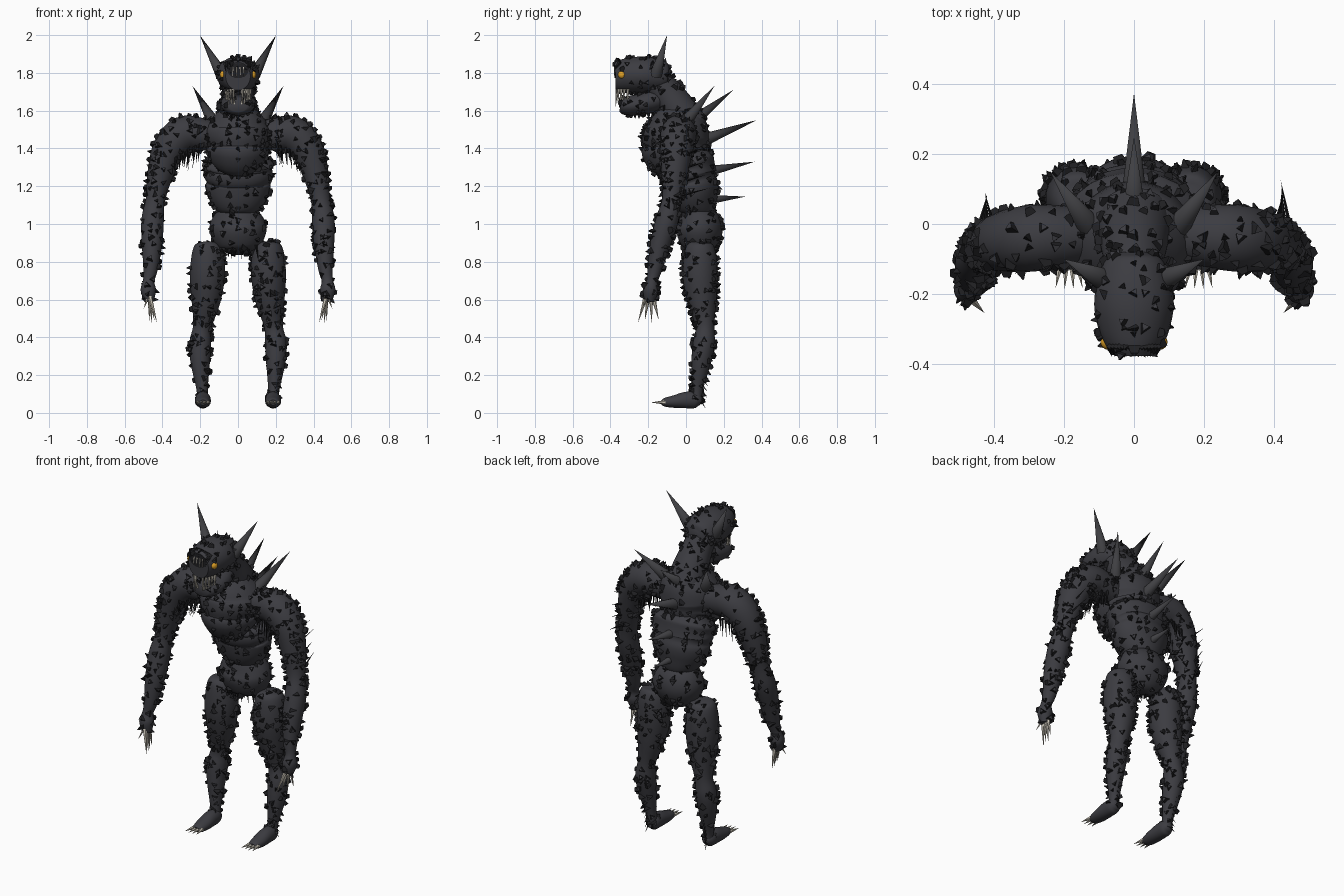
import bpy, bmesh, math, random
from mathutils import Vector, Matrix

random.seed(4)
if "Cube" in bpy.data.objects:
    bpy.data.objects.remove(bpy.data.objects["Cube"])


def material(name, r, g, b):
    m = bpy.data.materials.new(name)
    m.use_nodes = True
    m.diffuse_color = (r, g, b, 1)
    m.node_tree.nodes["Principled BSDF"].inputs["Base Color"].default_value = (r, g, b, 1)
    return m


HIDE = material("charcoal hide", .045, .045, .053)
SCALE = material("black scale", .014, .014, .016)
HORN = material("dark horn", .05, .05, .055)
BONE = material("bone", .6, .56, .48)
AMBER = material("amber eye", .75, .36, .02)


def finish(bm, name, mats, smooth=True):
    bmesh.ops.recalc_face_normals(bm, faces=bm.faces)
    mesh = bpy.data.meshes.new(name)
    bm.to_mesh(mesh)
    bm.free()
    for m in mats:
        mesh.materials.append(m)
    obj = bpy.data.objects.new(name, mesh)
    bpy.context.collection.objects.link(obj)
    if smooth:
        bpy.ops.object.select_all(action='DESELECT')
        obj.select_set(True)
        bpy.context.view_layer.objects.active = obj
        bpy.ops.object.shade_smooth_by_angle(angle=math.radians(50))
    return obj


def refine(rings, steps):
    """Catmull-Rom interpolation of (x, y, z, ru, rv) rings."""
    pts = [Vector(r) for r in rings]
    pts = [pts[0]] + pts + [pts[-1]]
    out = []
    for a, b, c, d in zip(pts, pts[1:], pts[2:], pts[3:]):
        for k in range(steps):
            t = k / steps
            out.append(b + (c - a) * (t / 2) + (a * 2 - b * 5 + c * 4 - d) * (t * t / 2)
                       + (b * 3 - a - c * 3 + d) * (t ** 3 / 2))
    return out + [pts[-1]]


def loft(name, rings, ref, side=1, steps=4, seg=22):
    rings = refine(rings, steps)
    mid = [Vector((r[0] * side, r[1], r[2])) for r in rings]
    bm = bmesh.new()
    loops = []
    for i, r in enumerate(rings):
        t = (mid[min(i + 1, len(mid) - 1)] - mid[max(i - 1, 0)]).normalized()
        u = (ref - t * ref.dot(t)).normalized()
        v = t.cross(u)
        angles = [2 * math.pi * k / seg for k in range(seg)]
        loops.append([bm.verts.new(mid[i] + u * r[3] * math.cos(a) + v * r[4] * math.sin(a))
                      for a in angles])
    for p, q in zip(loops, loops[1:]):
        for k in range(seg):
            n = (k + 1) % seg
            bm.faces.new((p[k], p[n], q[n], q[k]))
    bm.faces.new(loops[0])
    bm.faces.new(loops[-1])
    return finish(bm, name, [HIDE])


def spike(bm, base, tip, r, seg=8):
    base, tip = Vector(base), Vector(tip)
    d = tip - base
    rot = d.to_track_quat('Z', 'Y').to_matrix().to_4x4()
    bmesh.ops.create_cone(bm, cap_ends=True, segments=seg, radius1=r, radius2=0,
                          depth=d.length, matrix=Matrix.Translation((base + tip) / 2) @ rot)


def scales(obj, density=380, size=.021):
    """Scatter three-sided scales with dark rims, some blunt and some pointed."""
    bm = bmesh.new()
    for p in obj.data.polygons:
        if len(p.vertices) > 4 or random.random() > p.area * density:
            continue
        tilt = Vector([random.uniform(-.45, .45) for _ in range(3)])
        n = (p.normal + tilt).normalized()
        s = size * random.uniform(.75, 1.15)
        taper, height = random.choice(((.65, 1.1), (.65, 1.1), (.1, 1.7)))
        mat = (Matrix.Translation(p.center + n * .005) @ n.to_track_quat('Z', 'Y').to_matrix().to_4x4()
               @ Matrix.Rotation(random.uniform(0, 6), 4, 'Z'))
        made = bmesh.ops.create_cone(bm, cap_ends=True, segments=3, radius1=s, radius2=s * taper,
                                     depth=s * height, matrix=mat)["verts"]
        for f in {f for v in made for f in v.link_faces}:
            f.normal_update()
            f.material_index = 0 if f.normal.dot(n) > .9 else 1
    finish(bm, obj.name + "_scales", [HIDE, SCALE], smooth=False)


X, Y = Vector((1, 0, 0)), Vector((0, 1, 0))

# Trunk
pelvis = loft("pelvis", [(0, .06, .845, .04, .04), (0, .065, .87, .105, .085), (0, .07, .94, .145, .12),
                         (0, .07, 1.0, .148, .12), (0, .06, 1.06, .115, .09), (0, .06, 1.09, .07, .06)], X)
belly = loft("belly", [(0, .06, 1.04, .08, .07), (0, .06, 1.075, .118, .1), (0, .05, 1.14, .158, .12),
                       (0, .045, 1.2, .173, .128), (0, .04, 1.225, .167, .123), (0, .03, 1.255, .184, .135),
                       (0, .025, 1.29, .181, .132), (0, .015, 1.32, .188, .137), (0, 0, 1.36, .13, .11)], X)
chest = loft("chest", [(0, -.02, 1.32, .09, .09), (0, -.045, 1.35, .15, .16), (0, -.055, 1.39, .168, .182),
                       (0, -.055, 1.41, .16, .172), (0, -.055, 1.46, .178, .18), (0, -.05, 1.51, .17, .168),
                       (0, -.055, 1.56, .138, .14), (0, -.06, 1.61, .09, .09)], X)
neck = loft("neck", [(0, .01, 1.52, .11, .11), (0, -.05, 1.62, .098, .095),
                     (0, -.11, 1.70, .085, .085), (0, -.17, 1.77, .08, .08)], X)
for part in (pelvis, belly, chest, neck):
    scales(part, 310)

# Head and jaw
head = loft("head", [(0, -.08, 1.78, .03, .03), (0, -.10, 1.78, .08, .07), (0, -.16, 1.785, .104, .092),
                     (0, -.23, 1.79, .114, .098), (0, -.30, 1.787, .102, .093), (0, -.35, 1.783, .082, .085),
                     (0, -.374, 1.782, .066, .074)], X)
jaw = loft("jaw", [(0, -.10, 1.68, .05, .05), (0, -.18, 1.65, .085, .06), (0, -.27, 1.63, .09, .055),
                   (0, -.33, 1.625, .075, .047), (0, -.35, 1.625, .05, .032)], X)
scales(head, 380, .018)
scales(jaw, 380, .018)

# Fangs at both sides of the lips
bm = bmesh.new()
for s in (1, -1):
    for k in range(5):
        a = math.radians(22 + 14 * k)
        x, y = .064 * s * math.sin(a), -.29 - .08 * math.cos(a)
        spike(bm, (x, y, 1.715), (x, y - .008, 1.62 + .03 * (k % 2)), .008, 6)
        spike(bm, (x * .9, y + .012, 1.635), (x, y - .004, 1.70 - .015 * (k % 2)), .007, 6)
finish(bm, "fangs", [BONE])

# Dark hollow in the face, fringed with bristles and a few pale slivers
bm = bmesh.new()
bmesh.ops.create_cone(bm, cap_ends=True, segments=20, radius1=.05, radius2=.05, depth=.008,
                      matrix=Matrix.Translation((0, -.374, 1.812)) @ Matrix.Rotation(math.pi / 2, 4, 'X')
                      @ Matrix.Diagonal((1.1, .8, 1, 1)))
finish(bm, "face_hollow", [SCALE])
bm = bmesh.new()
for k in range(16):
    x = -.07 + .14 * k / 15
    z = 1.868 - 2.5 * x * x
    spike(bm, (x, -.35, z), (x * .9, -.381, z - random.uniform(.03, .07)), .009, 4)
finish(bm, "brow_bristles", [SCALE])
bm = bmesh.new()
for x in (-.026, -.008, .012, .03):
    spike(bm, (x, -.376, 1.83), (x * 1.1, -.382, 1.775), .004, 5)
finish(bm, "face_slivers", [BONE])

# Eyes
for s, label in ((1, "left"), (-1, "right")):
    bm = bmesh.new()
    bmesh.ops.create_uvsphere(bm, u_segments=16, v_segments=10, radius=.022,
                              matrix=Matrix.Translation((.074 * s, -.338, 1.79)))
    finish(bm, label + "_eye", [AMBER])

# Horns, shoulder spikes and spine spikes
bm = bmesh.new()
for s in (1, -1):
    spike(bm, (.085 * s, -.16, 1.79), (.202 * s, -.1, 2.0), .034, 12)
finish(bm, "horns", [HORN])
bm = bmesh.new()
for s in (1, -1):
    spike(bm, (.125 * s, -.01, 1.53), (.24 * s, .15, 1.73), .036, 12)
for base_y, base_z, tip_y, tip_z, r in ((.02, 1.53, .25, 1.71, .036), (.08, 1.44, .375, 1.55, .036),
                                        (.12, 1.28, .365, 1.33, .028), (.13, 1.13, .315, 1.145, .024)):
    spike(bm, (0, base_y, base_z), (0, tip_y, tip_z), r, 12)
finish(bm, "back_spikes", [HORN])

# Limbs, built for each side
ARM = [(.12, -.03, 1.46, .075), (.2, -.035, 1.475, .088), (.29, -.04, 1.475, .096), (.365, -.05, 1.4, .088),
       (.41, -.06, 1.27, .07), (.437, -.075, 1.13, .052), (.452, -.1, 1.02, .06), (.455, -.135, .9, .055),
       (.463, -.165, .76, .038), (.473, -.178, .7, .03), (.475, -.187, .65, .041), (.47, -.193, .59, .026)]
LEG = [(.16, .07, .905, .03), (.16, .07, .89, .068), (.16, .075, .83, .087), (.162, .075, .72, .093),
       (.17, .085, .59, .077), (.188, .1, .46, .05), (.2, .095, .37, .058), (.2, .08, .27, .052),
       (.19, .06, .13, .031), (.186, .055, .06, .03)]
FOOT = [(.186, .08, .06, .02, .02), (.186, .055, .067, .038, .042), (.186, 0, .068, .042, .044),
        (.186, -.06, .06, .042, .034), (.186, -.11, .056, .034, .024), (.186, -.13, .055, .02, .013)]
for s, label in ((1, "left"), (-1, "right")):
    arm = loft(label + "_arm", [(*p, p[3]) for p in ARM], Y, s)
    leg = loft(label + "_leg", [(*p, p[3]) for p in LEG], Y, s)
    loft(label + "_foot", FOOT, X, s)
    scales(arm, 420)
    scales(leg, 400)

    # Finger and toe claws
    bm = bmesh.new()
    for k in range(4):
        y = -.225 + .022 * k
        spike(bm, (.468 * s, y * .6 - .078, .615), ((.428 + .014 * k) * s, -.255 + .037 * k, .476 + .012 * (k % 2)),
              .013, 6)
    spike(bm, (.47 * s, -.2, .63), (.5 * s, -.235, .55), .011, 6)
    finish(bm, label + "_hand_claws", [BONE])
    bm = bmesh.new()
    for k in range(4):
        x = -.024 + .016 * k
        spike(bm, ((.186 + x) * s, -.11, .056), ((.186 + x * 1.6) * s, -.188 + 8 * x * x, .055), .012, 6)
    finish(bm, label + "_toe_claws", [BONE])

    # Bristles under the arm, behind the elbow and behind the calf
    bm = bmesh.new()
    for k in range(24):
        x, y = random.uniform(.2, .33), random.uniform(-.12, .03)
        z = 1.405 - (x - .25) * .4
        spike(bm, (x * s, y, z), ((x + .01) * s, y * 1.3, z - random.uniform(.06, .12)), .007, 4)
    for k in range(4):
        z = 1.15 + .07 * k
        x = .45 - .25 * (z - 1.15)
        spike(bm, (x * s, -.03, z), ((x - .03 + .02 * k) * s, random.uniform(.07, .13), z + .04), .008, 4)
    for k in range(8):
        z = .06 + .03 * k
        spike(bm, (.19 * s, .07, z + .02), (.2 * s, .1 + .1 * z, z - .04), .007, 4)
    finish(bm, label + "_limb_bristles", [SCALE])

# Bristles under the pelvis
bm = bmesh.new()
for k in range(20):
    x, y = random.uniform(-.1, .1), random.uniform(.0, .13)
    spike(bm, (x, y, .89), (x * 1.1, y, random.uniform(.81, .84)), .008, 4)
finish(bm, "pelvis_bristles", [SCALE])
